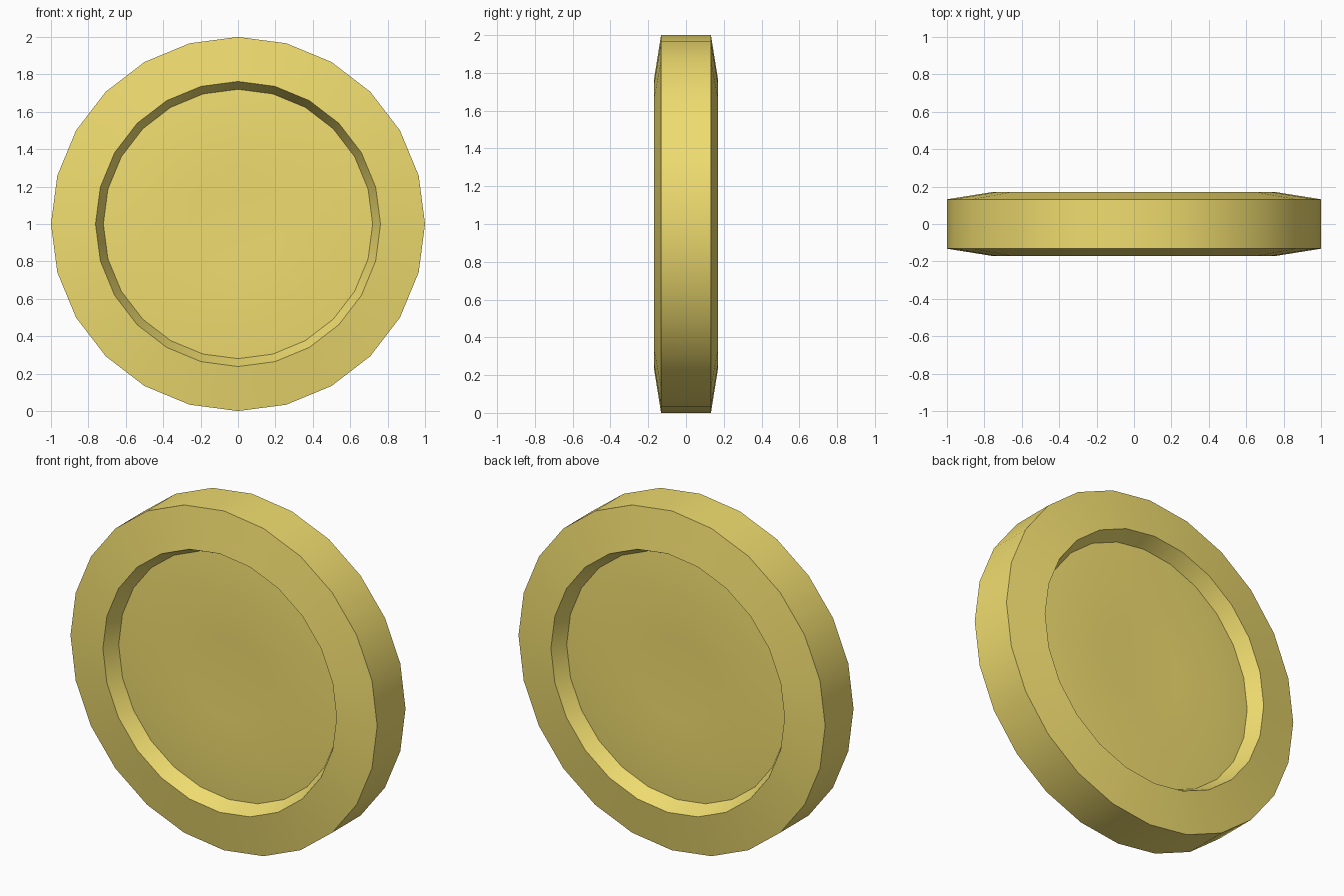
import bpy, bmesh, math
from mathutils import Matrix, Vector

if "Cube" in bpy.data.objects:
    bpy.data.objects.remove(bpy.data.objects["Cube"])

SIDES = 24

# Half profile (radius, distance from mid plane), from the face centre outward
half = [(0.0, 0.09), (0.25, 0.092), (0.5, 0.098), (0.72, 0.083),
        (0.762, 0.17), (1.0, 0.132)]
profile = half + [(r, -d) for r, d in reversed(half)]

# Revolve the profile about the y axis, then lift it onto the ground
bm = bmesh.new()
verts = [bm.verts.new((r, -d, 0)) for r, d in profile]
edges = [bm.edges.new(pair) for pair in zip(verts, verts[1:])]
bmesh.ops.spin(bm, geom=verts + edges, cent=(0, 0, 0), axis=(0, 1, 0),
               angle=math.tau, steps=SIDES, use_duplicate=False)
bmesh.ops.remove_doubles(bm, verts=bm.verts, dist=1e-4)
bmesh.ops.recalc_face_normals(bm, faces=bm.faces)
bmesh.ops.transform(bm, matrix=Matrix.Translation(Vector((0, 0, 1))), verts=bm.verts)

mesh = bpy.data.meshes.new("coin")
bm.to_mesh(mesh)
bm.free()
coin = bpy.data.objects.new("coin", mesh)
bpy.context.collection.objects.link(coin)

# Gold colour
gold = bpy.data.materials.new("gold")
gold.diffuse_color = (0.87, 0.72, 0.16, 1)
gold.use_nodes = True
gold.node_tree.nodes["Principled BSDF"].inputs["Base Color"].default_value = gold.diffuse_color
mesh.materials.append(gold)

# Smooth around the disc, sharp at the rim edges
bpy.context.view_layer.objects.active = coin
coin.select_set(True)
bpy.ops.object.shade_smooth_by_angle(angle=math.radians(30))
